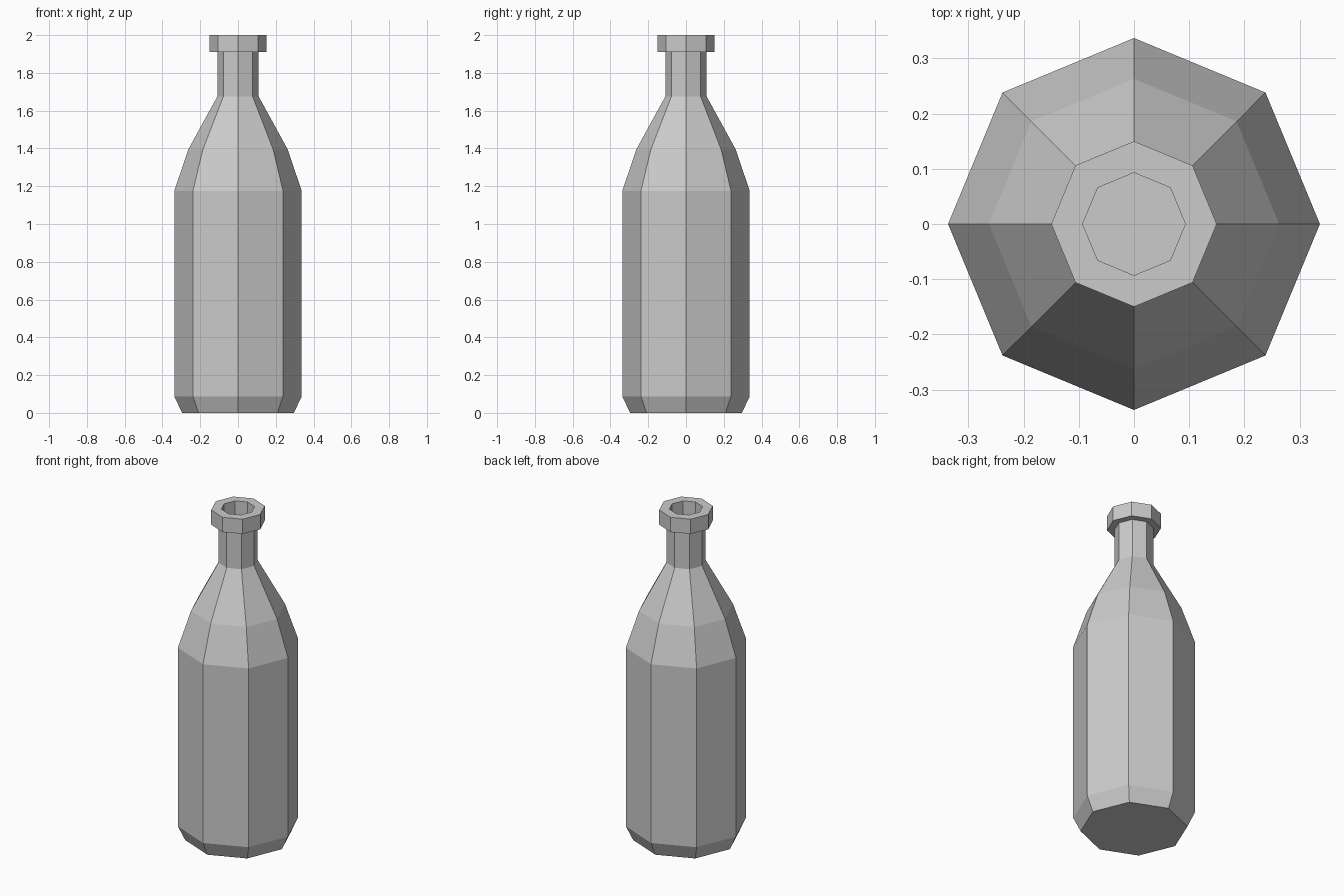
import bpy, bmesh
from math import cos, sin, tau

if "Cube" in bpy.data.objects:
    bpy.data.objects.remove(bpy.data.objects["Cube"])

SIDES = 8

# Profile (radius, height): outside from base to lip, then down inside the neck
PROFILE = [
    (0.296, 0.0), (0.337, 0.087), (0.337, 1.176),   # base bevel and body
    (0.263, 1.395), (0.109, 1.676), (0.109, 1.91),  # shoulder and neck
    (0.15, 1.91), (0.15, 2.0),                      # lip
    (0.093, 2.0), (0.093, 1.676),                   # mouth opening
]


def lathe(name, profile, sides):
    bm = bmesh.new()
    rings = [[bm.verts.new((r * cos(tau * i / sides), r * sin(tau * i / sides), z))
              for i in range(sides)] for r, z in profile]
    for low, high in zip(rings, rings[1:]):
        for i in range(sides):
            j = (i + 1) % sides
            bm.faces.new((low[i], low[j], high[j], high[i]))
    # Close the underside and the floor of the opening
    bm.faces.new(rings[0][::-1])
    bm.faces.new(rings[-1])
    bmesh.ops.recalc_face_normals(bm, faces=bm.faces)
    mesh = bpy.data.meshes.new(name)
    bm.to_mesh(mesh)
    bm.free()
    obj = bpy.data.objects.new(name, mesh)
    bpy.context.collection.objects.link(obj)
    return obj


# Eight-sided bottle, flat shaded
lathe("bottle", PROFILE, SIDES)
